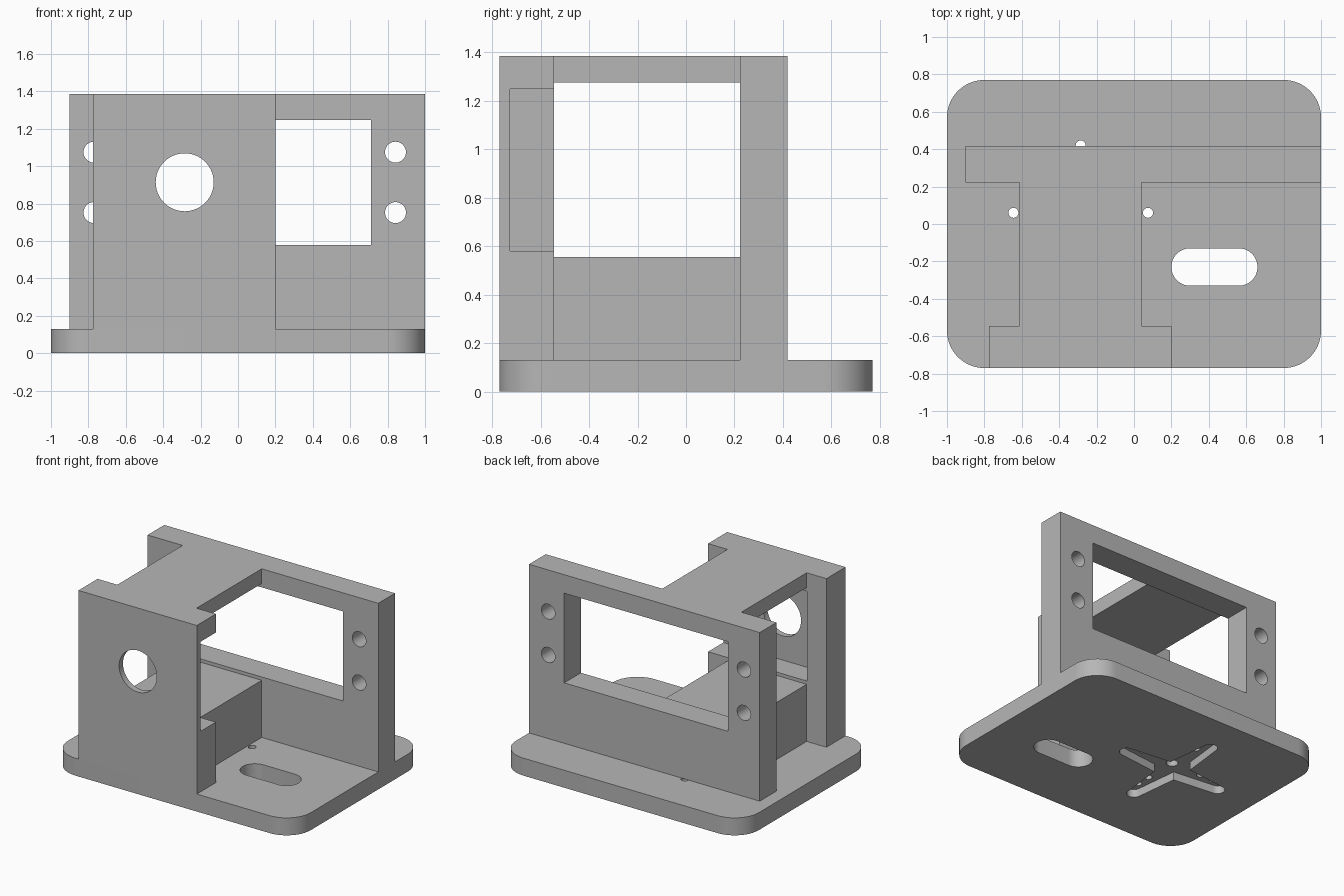
import bpy, bmesh
from math import pi, cos, sin
from mathutils import Matrix

if "Cube" in bpy.data.objects:
    bpy.data.objects.remove(bpy.data.objects["Cube"], do_unlink=True)

grey = bpy.data.materials.new("plain grey")
grey.use_nodes = True
grey.diffuse_color = (0.47, 0.47, 0.47, 1)
grey.node_tree.nodes["Principled BSDF"].inputs["Base Color"].default_value = grey.diffuse_color


def arc(cx, cy, r, start, end, steps):
    return [(cx + r * cos(start + (end - start) * i / steps),
             cy + r * sin(start + (end - start) * i / steps)) for i in range(steps + 1)]


def circle(cx, cy, r, n=40):
    return arc(cx, cy, r, 0, 2 * pi, n)[:-1]


def rounded(x0, x1, y0, y1, r, steps=14):
    """Rounded rectangle outline; equal neighbouring points are dropped."""
    corners = [(x1 - r, y1 - r), (x0 + r, y1 - r), (x0 + r, y0 + r), (x1 - r, y0 + r)]
    pts = []
    for k, (cx, cy) in enumerate(corners):
        for p in arc(cx, cy, r, k * pi / 2, (k + 1) * pi / 2, steps):
            if not pts or abs(p[0] - pts[-1][0]) + abs(p[1] - pts[-1][1]) > 1e-5:
                pts.append(p)
    if abs(pts[0][0] - pts[-1][0]) + abs(pts[0][1] - pts[-1][1]) < 1e-5:
        pts.pop()
    return pts


def prism(name, pts, lo, hi, axis="z"):
    """Extrude an outline along z, or an (x, z) outline along y."""
    place = (lambda a, b, h: (a, b, h)) if axis == "z" else (lambda a, b, h: (a, h, b))
    bm = bmesh.new()
    face = bm.faces.new([bm.verts.new(place(a, b, lo)) for a, b in pts])
    new = bmesh.ops.extrude_face_region(bm, geom=[face])["geom"]
    shift = place(0, 0, hi - lo)
    bmesh.ops.translate(bm, vec=shift, verts=[v for v in new if isinstance(v, bmesh.types.BMVert)])
    bmesh.ops.recalc_face_normals(bm, faces=bm.faces)
    mesh = bpy.data.meshes.new(name)
    bm.to_mesh(mesh)
    bm.free()
    mesh.materials.append(grey)
    obj = bpy.data.objects.new(name, mesh)
    bpy.context.collection.objects.link(obj)
    return obj


def box(name, x0, x1, y0, y1, z0, z1):
    return prism(name, [(x0, y0), (x1, y0), (x1, y1), (x0, y1)], z0, z1)


def activate(obj):
    bpy.ops.object.select_all(action="DESELECT")
    obj.select_set(True)
    bpy.context.view_layer.objects.active = obj


def cut(obj, cutters):
    for c in cutters:
        c.hide_render = True
        activate(obj)
        mod = obj.modifiers.new("cut", "BOOLEAN")
        mod.operation, mod.solver, mod.object = "DIFFERENCE", "EXACT", c
        bpy.ops.object.modifier_apply(modifier=mod.name)
        bpy.data.objects.remove(c, do_unlink=True)


BASE, TOP = 0.13, 1.385
HX, HY = -0.285, 0.06        # centre of the four-armed recess

# Base plate with cable slot
base = prism("base_plate", rounded(-1, 1, -0.77, 0.77, 0.2), 0, BASE)
cutters = [prism("slot", rounded(0.2, 0.66, -0.33, -0.13, 0.1), -0.1, 0.3)]

# Four-armed recess underneath, with screw holes through the plate
star = []
for k in range(4):
    turn = Matrix.Rotation(k * pi / 2, 2)
    arm = [(0.085, -0.085)] + arc(0.4, 0, 0.05, -pi / 2, pi / 2, 12)
    for a, b in arm:
        x, y = turn @ Matrix.Identity(2).col[0] * a + turn @ Matrix.Identity(2).col[1] * b
        star.append((HX + x, HY + y))
cutters.append(prism("horn_recess", star, -0.1, 0.06))
cutters.append(prism("centre_hole", circle(HX, HY, 0.04), -0.1, 0.3))
for k in range(4):
    for d in (0.25, 0.36):
        x, y = HX + d * cos(k * pi / 2), HY + d * sin(k * pi / 2)
        cutters.append(prism("screw_hole", circle(x, y, 0.027, 20), -0.1, 0.3))
cut(base, cutters)

# Rear wall with a large window and four mounting holes
rear = box("rear_wall", -0.9, 1, 0.222, 0.418, BASE, TOP)
cutters = [box("window", -0.64, 0.71, 0, 0.6, 0.58, 1.247)]
for x in (-0.77, 0.842):
    for z in (0.752, 1.075):
        cutters.append(prism("mount_hole", circle(x, z, 0.056), 0, 0.6, "y"))
cut(rear, cutters)

# Front wall with a pocket behind it and a round opening
front = box("front_wall", -0.775, 0.2, -0.77, -0.545, BASE, TOP)
cut(front, [box("pocket", -0.615, 0.4, -0.725, -0.4, 0.58, 1.247),
            prism("round_opening", circle(HX, 0.914, 0.155, 56), -1, -0.4, "y")])

# Middle block and top bridge joining the two walls
block = box("middle_block", -0.612, 0.04, -0.545, 0.222, BASE, 0.555)
bridge = box("top_bridge", -0.612, 0.04, -0.545, 0.222, 1.275, TOP)

for obj in (base, rear, front, block, bridge):
    activate(obj)
    bpy.ops.object.shade_smooth_by_angle(angle=0.6)
